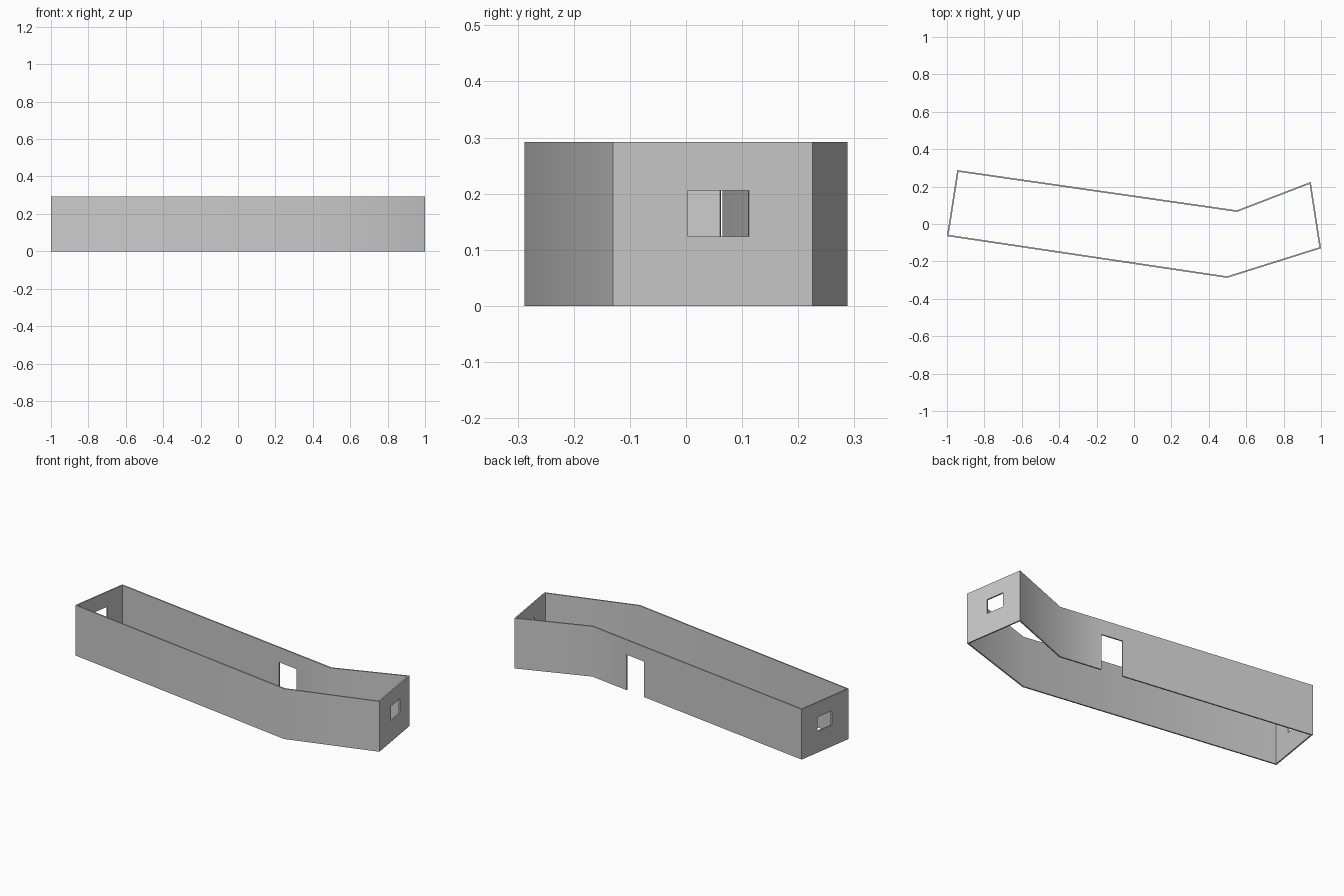
import bpy, bmesh, math
from mathutils import Vector

if "Cube" in bpy.data.objects:
    bpy.data.objects.remove(bpy.data.objects["Cube"])

SILL, HEAD, TOP = 0.124, 0.206, 0.292
LEVELS = [0, SILL, HEAD, TOP]

# Plan corners, counter-clockwise, each with the opening in the wall that starts there:
# (start fraction, end fraction, set of open level bands)
PLAN = [
    ((-1.0, -0.065), None),                    # long front wall
    ((0.498, -0.288), None),                   # angled front wall
    ((1.0, -0.130), (0.375, 0.682, {1})),      # right end, window
    ((0.945, 0.225), None),                    # angled back wall
    ((0.55, 0.073), (0.163, 0.247, {0, 1})),   # long back wall, doorway
    ((-0.945, 0.288), (0.34, 0.64, {1})),      # left end, window
]

# Outer wall sheet with the opening cells left out
bm = bmesh.new()
for i, (corner, opening) in enumerate(PLAN):
    a, b = Vector(corner), Vector(PLAN[(i + 1) % len(PLAN)][0])
    cuts = [0, opening[0], opening[1], 1] if opening else [0, 1]
    for c, (t0, t1) in enumerate(zip(cuts, cuts[1:])):
        p, q = a.lerp(b, t0), a.lerp(b, t1)
        for band, (z0, z1) in enumerate(zip(LEVELS, LEVELS[1:])):
            if opening and c == 1 and band in opening[2]:
                continue
            bm.faces.new([bm.verts.new((*xy, z)) for xy, z in
                          ((p, z0), (q, z0), (q, z1), (p, z1))])
bmesh.ops.remove_doubles(bm, verts=bm.verts, dist=1e-4)

mesh = bpy.data.meshes.new("perimeter_walls")
bm.to_mesh(mesh)
bm.free()
walls = bpy.data.objects.new("perimeter_walls", mesh)
bpy.context.collection.objects.link(walls)

# Thickness grows inward from the outer sheet
solid = walls.modifiers.new("thickness", 'SOLIDIFY')
solid.thickness = 0.008
solid.offset = -1
solid.use_even_offset = True

# Soft shading over the gentle bends, crisp at the corners
bpy.context.view_layer.objects.active = walls
walls.select_set(True)
bpy.ops.object.modifier_apply(modifier=solid.name)
bpy.ops.object.shade_smooth_by_angle(angle=math.radians(35))
